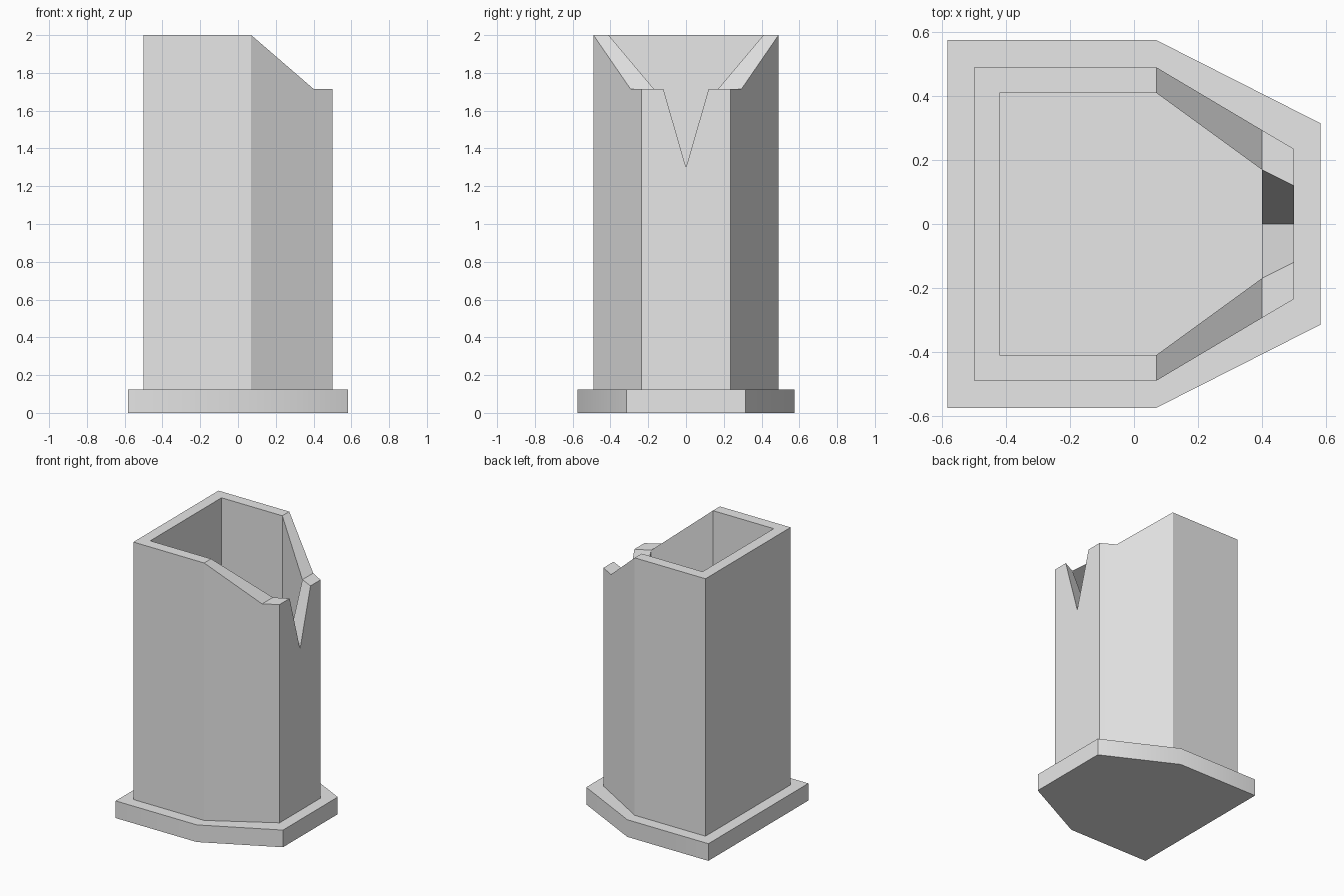
import bpy, bmesh, math

cube = bpy.data.objects.get("Cube")
if cube:
    bpy.data.objects.remove(cube)

stone = bpy.data.materials.new("light_grey_stone")
stone.use_nodes = True
GREY = (0.8, 0.8, 0.8, 1)
stone.diffuse_color = GREY
stone.node_tree.nodes["Principled BSDF"].inputs["Base Color"].default_value = GREY

PLINTH_TOP, TOP, LOW_RIM, NOTCH = 0.125, 2.0, 1.715, 1.3


def finish(name, bm):
    """Weld, orient and shade a part, then link it to the scene."""
    bmesh.ops.remove_doubles(bm, verts=bm.verts, dist=1e-5)
    bmesh.ops.recalc_face_normals(bm, faces=bm.faces)
    mesh = bpy.data.meshes.new(name)
    bm.to_mesh(mesh)
    bm.free()
    mesh.materials.append(stone)
    obj = bpy.data.objects.new(name, mesh)
    bpy.context.collection.objects.link(obj)
    bpy.ops.object.select_all(action="DESELECT")
    obj.select_set(True)
    bpy.context.view_layer.objects.active = obj
    bpy.ops.object.shade_smooth_by_angle(angle=math.radians(30))
    return obj


# Plinth: six-sided slab tapering towards +x
half = [(-0.583, 0.575), (0.07, 0.575), (0.583, 0.315)]
outline = half + [(x, -y) for x, y in reversed(half)]
bm = bmesh.new()
slab = bm.faces.new([bm.verts.new((x, y, 0)) for x, y in outline])
side = bmesh.ops.extrude_face_region(bm, geom=[slab], use_keep_orig=True)
raised = [v for v in side["geom"] if isinstance(v, bmesh.types.BMVert)]
bmesh.ops.translate(bm, vec=(0, 0, PLINTH_TOP), verts=raised)
finish("plinth", bm)

# Hollow tower: outer point, inner point and rim height from back to notch
half = [
    ((-0.5, 0.49), (-0.42, 0.41), TOP),
    ((0.07, 0.49), (0.07, 0.41), TOP),
    ((0.4, 0.294), (0.4, 0.17), LOW_RIM),
    ((0.5, 0.235), (0.4, 0.17), LOW_RIM),
    ((0.5, 0.12), (0.4, 0.17), LOW_RIM),
    ((0.5, 0), (0.4, 0), NOTCH),
]
mirrored = [((o[0], -o[1]), (i[0], -i[1]), h) for o, i, h in reversed(half[:-1])]
ring = half + mirrored
bm = bmesh.new()
cache = {}


def vert(xy, z):
    key = (*xy, z)
    if key not in cache:
        cache[key] = bm.verts.new(key)
    return cache[key]


def face(*corners):
    unique = list(dict.fromkeys(corners))
    if len(unique) > 2:
        bm.faces.new(unique)


for (o1, i1, h1), (o2, i2, h2) in zip(ring, ring[1:] + ring[:1]):
    # outer wall, inner wall and the rim joining them
    for a, b in ((o1, o2), (i1, i2)):
        face(vert(a, PLINTH_TOP), vert(b, PLINTH_TOP), vert(b, h2), vert(a, h1))
    face(vert(o1, h1), vert(o2, h2), vert(i2, h2), vert(i1, h1))

finish("hollow_tower", bm)
